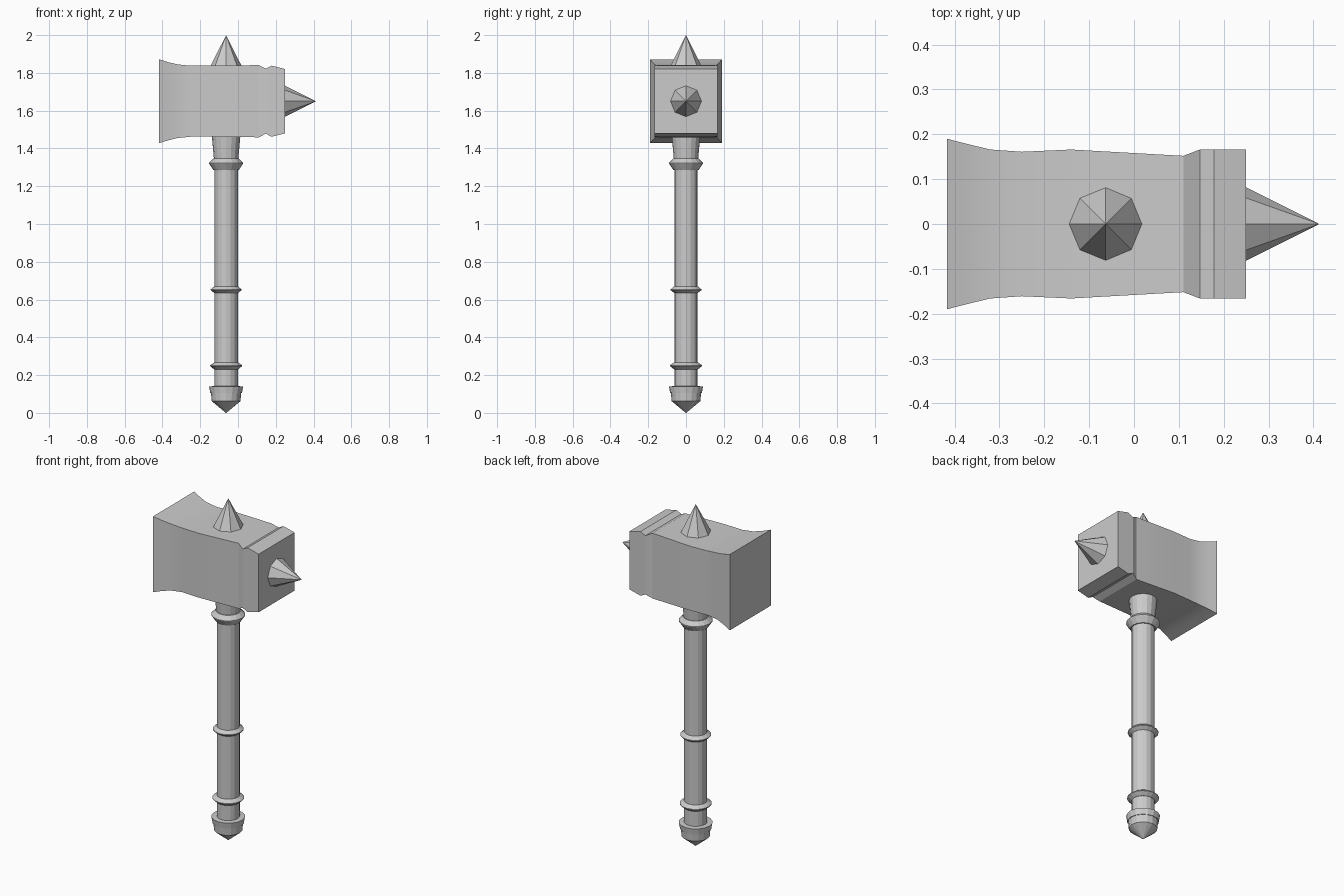
import bpy, bmesh, math
from mathutils import Matrix, Vector

if "Cube" in bpy.data.objects:
    bpy.data.objects.remove(bpy.data.objects["Cube"])

AXIS_X, HEAD_Z = -0.063, 1.65


def make_object(name, bm, smooth=None):
    bmesh.ops.recalc_face_normals(bm, faces=bm.faces)
    mesh = bpy.data.meshes.new(name)
    bm.to_mesh(mesh)
    bm.free()
    obj = bpy.data.objects.new(name, mesh)
    bpy.context.collection.objects.link(obj)
    if smooth:
        bpy.context.view_layer.objects.active = obj
        obj.select_set(True)
        bpy.ops.object.shade_smooth_by_angle(angle=math.radians(smooth))
        obj.select_set(False)
    return obj


def loft(name, rings, smooth=None):
    """Skin a series of equal-length point rings and cap both ends."""
    bm = bmesh.new()
    loops = [[bm.verts.new(p) for p in ring] for ring in rings]
    n = len(loops[0])
    for a, b in zip(loops, loops[1:]):
        for i in range(n):
            j = (i + 1) % n
            bm.faces.new((a[i], a[j], b[j], b[i]))
    bm.faces.new(loops[0])
    bm.faces.new(loops[-1])
    return make_object(name, bm, smooth)


def turned(name, profile, sides=16):
    """Lathe (radius, z) pairs around the handle axis."""
    rings = [[(AXIS_X + r * math.cos(math.tau * i / sides),
               r * math.sin(math.tau * i / sides), z)
              for i in range(sides)] for r, z in profile]
    return loft(name, rings)


def spike(name, base, direction, radius=0.082, length=0.163):
    bm = bmesh.new()
    turn = Vector((0, 0, 1)).rotation_difference(Vector(direction)).to_matrix().to_4x4()
    bmesh.ops.create_cone(bm, cap_ends=True, segments=8, radius1=radius, radius2=0,
                          depth=length,
                          matrix=Matrix.Translation(base) @ turn
                          @ Matrix.Translation((0, 0, length / 2)))
    make_object(name, bm)


# Hammer head: rectangular sections (x, half depth, half height)
sections = [(-0.417, 0.190, 0.222), (-0.370, 0.178, 0.207), (-0.320, 0.166, 0.195),
            (-0.250, 0.161, 0.188), (-0.140, 0.166, 0.188), (0.110, 0.152, 0.191),
            (0.147, 0.166, 0.172), (0.178, 0.166, 0.188), (0.250, 0.166, 0.170)]
loft("hammer_head", [[(x, sy * y, HEAD_Z + sz * z)
                      for sy, sz in ((-1, -1), (1, -1), (1, 1), (-1, 1))]
                     for x, y, z in sections], smooth=15)

# Spikes on the top and the front of the head
spike("top_spike", (AXIS_X, 0, 1.837), (0, 0, 1))
spike("side_spike", (0.25, 0, HEAD_Z), (1, 0, 0))

# Shaft flaring into the head
turned("handle", [(0.062, 0.12), (0.062, 1.335), (0.064, 1.34), (0.076, 1.47)])

# Bevelled rings around the shaft: bottom, ridge and top heights
for name, r, low, mid, high in (("lower_ring", 0.085, 0.230, 0.250, 0.267),
                                ("middle_ring", 0.082, 0.633, 0.652, 0.672),
                                ("upper_ring", 0.090, 1.287, 1.322, 1.346)):
    turned(name, [(0.058, low), (r - 0.022, low), (r, mid - 0.002),
                  (r, mid + 0.002), (r - 0.022, high), (0.058, high)])

# Collar and pointed pommel
turned("pommel", [(0.001, 0.0), (0.076, 0.062), (0.080, 0.105), (0.084, 0.105),
                  (0.090, 0.140), (0.060, 0.142)])
